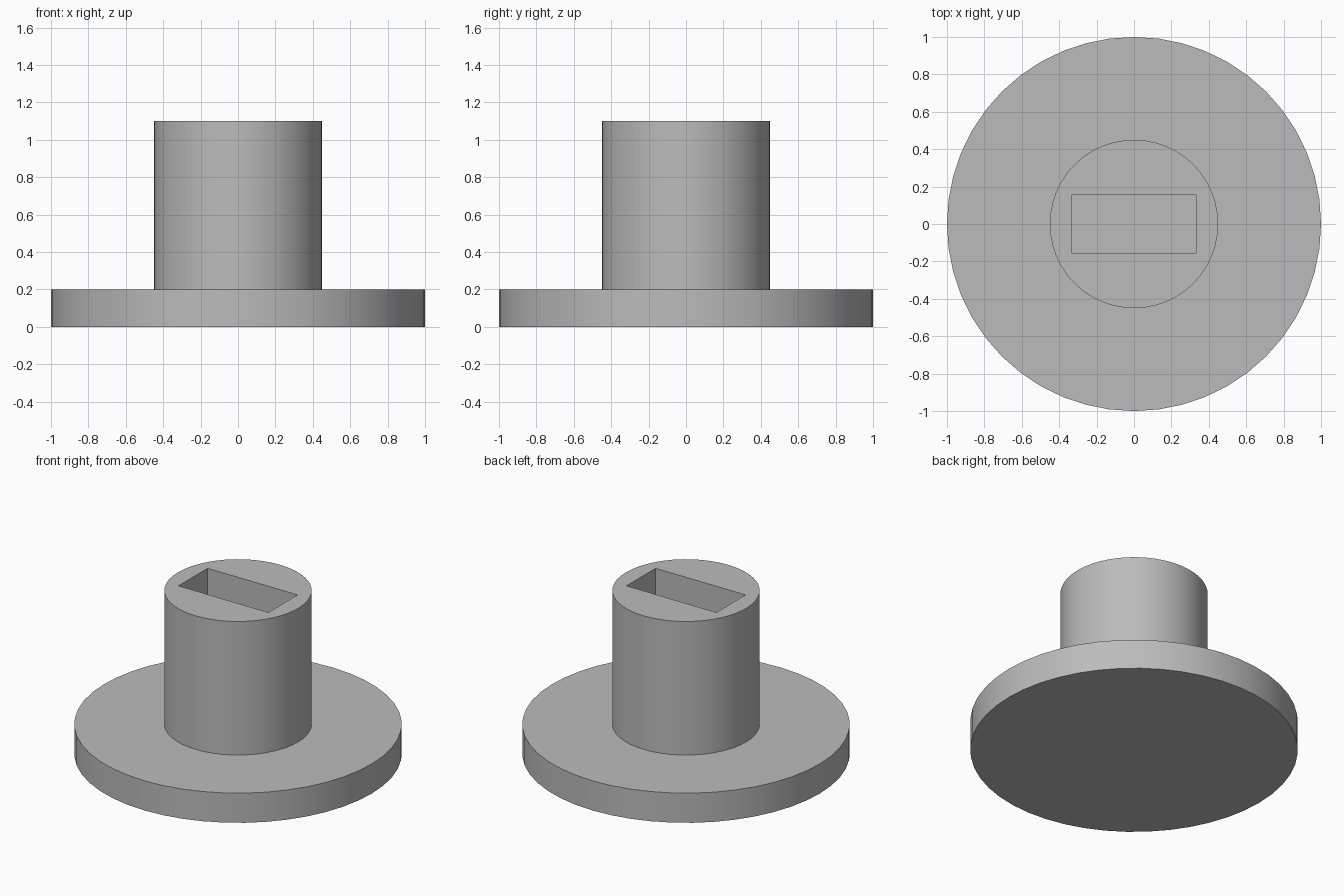
import bpy
import bmesh
from math import tau, radians
from mathutils import Matrix

default_cube = bpy.data.objects.get("Cube")
if default_cube:
    bpy.data.objects.remove(default_cube, do_unlink=True)

SIDES = 48
FLANGE_R, FLANGE_TOP = 1.0, 0.2
STEM_R, STEM_TOP = 0.45, 1.1
SLOT_X, SLOT_Y, SLOT_FLOOR = 0.67, 0.31, 0.2

grey = bpy.data.materials.new("plain grey")
grey.use_nodes = True
colour = (0.5, 0.5, 0.5, 1)
grey.diffuse_color = colour
grey.node_tree.nodes["Principled BSDF"].inputs["Base Color"].default_value = colour


def add_object(name, bm):
    bmesh.ops.recalc_face_normals(bm, faces=bm.faces)
    mesh = bpy.data.meshes.new(name)
    bm.to_mesh(mesh)
    bm.free()
    mesh.materials.append(grey)
    obj = bpy.data.objects.new(name, mesh)
    bpy.context.collection.objects.link(obj)
    return obj


# Flange and stem: one turned solid
bm = bmesh.new()
profile = [(0, 0), (FLANGE_R, 0), (FLANGE_R, FLANGE_TOP),
           (STEM_R, FLANGE_TOP), (STEM_R, STEM_TOP), (0, STEM_TOP)]
verts = [bm.verts.new((r, 0, z)) for r, z in profile]
edges = [bm.edges.new(pair) for pair in zip(verts, verts[1:])]
bmesh.ops.spin(bm, geom=verts + edges, cent=(0, 0, 0), axis=(0, 0, 1),
               angle=tau, steps=SIDES, use_merge=True)
bmesh.ops.remove_doubles(bm, verts=bm.verts, dist=0.0001)
bmesh.ops.dissolve_limit(bm, angle_limit=radians(1), verts=bm.verts, edges=bm.edges)
body = add_object("flanged_stem", bm)

# Rectangular slot cut down through the stem
bm = bmesh.new()
slot_top = STEM_TOP + 0.1
bmesh.ops.create_cube(bm, size=1, matrix=(
    Matrix.Translation((0, 0, (SLOT_FLOOR + slot_top) / 2))
    @ Matrix.Diagonal((SLOT_X, SLOT_Y, slot_top - SLOT_FLOOR, 1))))
cutter = add_object("slot_cutter", bm)

cut = body.modifiers.new("slot", "BOOLEAN")
cut.operation = "DIFFERENCE"
cut.solver = "EXACT"
cut.object = cutter
bpy.ops.object.select_all(action="DESELECT")
bpy.context.view_layer.objects.active = body
body.select_set(True)
bpy.ops.object.modifier_apply(modifier=cut.name)
bpy.data.objects.remove(cutter, do_unlink=True)

# Smooth round walls with crisp rims
bpy.ops.object.shade_smooth_by_angle(angle=radians(30))
